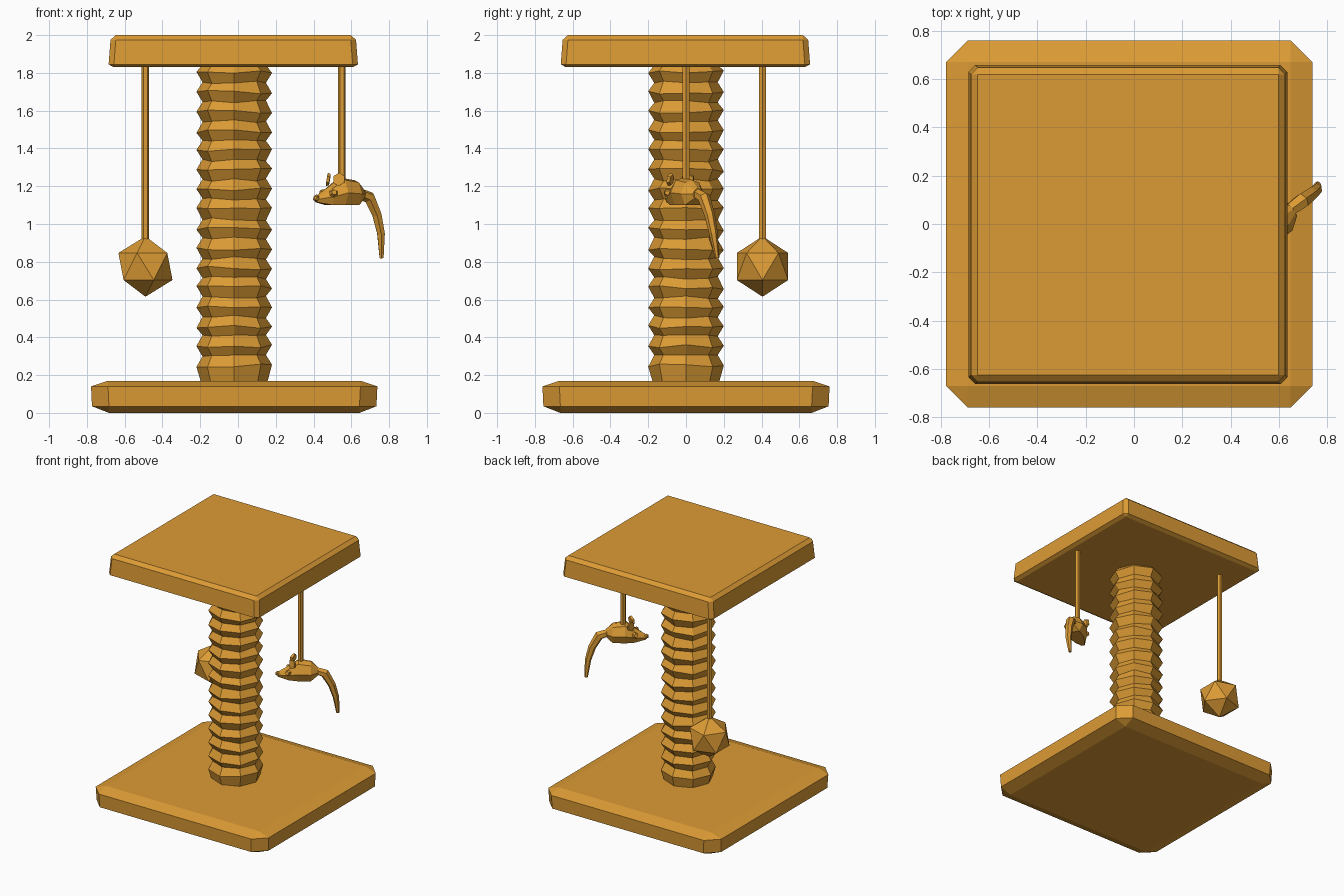
import bpy, bmesh, random
from math import cos, sin, pi, radians
from mathutils import Matrix, Vector

random.seed(4)
cube = bpy.data.objects.get("Cube")
if cube:
    bpy.data.objects.remove(cube)

mat = bpy.data.materials.new("golden_tan")
mat.use_nodes = True
colour = (0.72, 0.33, 0.035, 1)
mat.diffuse_color = colour
mat.node_tree.nodes["Principled BSDF"].inputs["Base Color"].default_value = colour


def finish(name, bm):
    bmesh.ops.recalc_face_normals(bm, faces=bm.faces)
    mesh = bpy.data.meshes.new(name)
    bm.to_mesh(mesh)
    bm.free()
    mesh.materials.append(mat)
    obj = bpy.data.objects.new(name, mesh)
    bpy.context.collection.objects.link(obj)
    return obj


def slab(name, centre, half, z0, z1, cut, low, high, taper):
    """Box with chamfered edges and three-sided corners."""
    bm = bmesh.new()
    for sx in (-1, 1):
        for sy in (-1, 1):
            for z, dz, t in ((z0, low, 0), (z1, -high, taper)):
                hx, hy = half[0] - t, half[1] - t
                for x, y, h in ((hx, hy - cut, z + dz), (hx - cut, hy, z + dz),
                                (hx - cut, hy - cut, z)):
                    bm.verts.new((centre[0] + sx * x, centre[1] + sy * y, h))
    bmesh.ops.convex_hull(bm, input=bm.verts)
    bmesh.ops.dissolve_limit(bm, angle_limit=radians(1), verts=bm.verts, edges=bm.edges)
    return finish(name, bm)


def loft(name, rings):
    """Closed skin over a list of point rings."""
    bm = bmesh.new()
    loops = [[bm.verts.new(p) for p in ring] for ring in rings]
    n = len(loops[0])
    for a, b in zip(loops, loops[1:]):
        for i in range(n):
            j = (i + 1) % n
            bm.faces.new((a[i], a[j], b[j], b[i]))
    bm.faces.new(loops[0])
    bm.faces.new(loops[-1])
    return finish(name, bm)


def circle(x, y, z, r, n, jitter=0.0):
    return [(x + r * cos(2 * pi * i / n), y + r * sin(2 * pi * i / n),
             z + random.uniform(-jitter, jitter)) for i in range(n)]


# Base and top platform
slab("base", (-0.02, 0), (0.753, 0.755), 0, 0.17, 0.09, 0.035, 0.03, -0.005)
slab("top_platform", (-0.025, -0.003), (0.66, 0.66), 1.83, 2.0, 0.028, 0.015, 0.025, 0.01)

# Rope-wrapped post: alternating ridges and grooves
turns = 16
pitch = 0.1035
rings = [circle(-0.02, 0, 0.15, 0.172, 8)]
for i in range(turns):
    z = 0.25 + i * pitch
    rings.append(circle(-0.02, 0, z, 0.2, 8, 0.01))
    if i < turns - 1:
        rings.append(circle(-0.02, 0, z + pitch / 2, 0.168, 8, 0.008))
rings.append(circle(-0.02, 0, 1.84, 0.17, 8))
loft("scratching_post", rings)

# Hanging strings
for name, x, y, low in (("ball_string", -0.49, 0.405, 0.91), ("mouse_string", 0.55, 0, 1.22)):
    loft(name, [circle(x, y, z, 0.02, 6) for z in (low, 1.84)])

# Faceted ball
bm = bmesh.new()
bmesh.ops.create_icosphere(bm, subdivisions=1, radius=0.16,
                           matrix=Matrix.Translation((-0.49, 0.405, 0.775)) @ Matrix.Rotation(pi, 4, 'Z'))
finish("hanging_ball", bm)

# Toy mouse: placed along its own axis from nose to tail
nose = Vector((0.415, -0.095, 0))
along = Vector((cos(radians(32.5)), sin(radians(32.5)), 0))
side = Vector((-along.y, along.x, 0))
up = Vector((0, 0, 1))


def spot(s, v, z):
    return nose + along * s + side * v + up * z


def body_ring(s, w, z0, z1):
    mid = z0 + (z1 - z0) * 0.45
    return [spot(s, v * w, z) for v, z in (
        (-0.65, z0), (0.65, z0), (1, mid), (0.6, z1 - 0.012), (0, z1), (-0.6, z1 - 0.012), (-1, mid))]


loft("mouse_body", [body_ring(*r) for r in (
    (0, 0.016, 1.115, 1.15), (0.08, 0.055, 1.1, 1.2), (0.15, 0.08, 1.1, 1.245),
    (0.24, 0.072, 1.1, 1.232), (0.29, 0.03, 1.135, 1.19))])


def disc(name, centre, normal, r1, r2, depth, sides):
    bm = bmesh.new()
    turn = normal.to_track_quat('Z', 'Y').to_matrix().to_4x4()
    bmesh.ops.create_cone(bm, cap_ends=True, segments=sides, radius1=r1, radius2=r2,
                          depth=depth, matrix=Matrix.Translation(centre) @ turn)
    return finish(name, bm)


# Ears and eyes on both sides, nose at the tip
for label, v in (("left", 1), ("right", -1)):
    disc(label + "_ear", spot(0.11, v * 0.055, 1.235), side * v * 0.7 - along + up * 0.2,
         0.03, 0.036, 0.016, 6)
    disc(label + "_eye", spot(0.075, v * 0.056, 1.165), side * v - along * 0.4 + up * 0.3,
         0.024, 0.014, 0.025, 6)
bm = bmesh.new()
bmesh.ops.create_icosphere(bm, subdivisions=1, radius=0.02, matrix=Matrix.Translation(spot(0, 0, 1.137)))
finish("mouse_nose", bm)

# Drooping tail, tapering to the tip
path = [Vector(p) for p in ((0.635, 0.05, 1.165), (0.695, 0.095, 1.14), (0.735, 0.125, 1.05),
                            (0.757, 0.145, 0.95), (0.76, 0.165, 0.82))]
rings = []
for i, (p, r) in enumerate(zip(path, (0.028, 0.034, 0.028, 0.023, 0.012))):
    way = (path[min(i + 1, 4)] - path[max(i - 1, 0)]).normalized()
    out = way.cross(side).normalized()
    across = out.cross(way)
    rings.append([p + (out * cos(k * pi / 3) + across * sin(k * pi / 3)) * r for k in range(6)])
loft("mouse_tail", rings)
